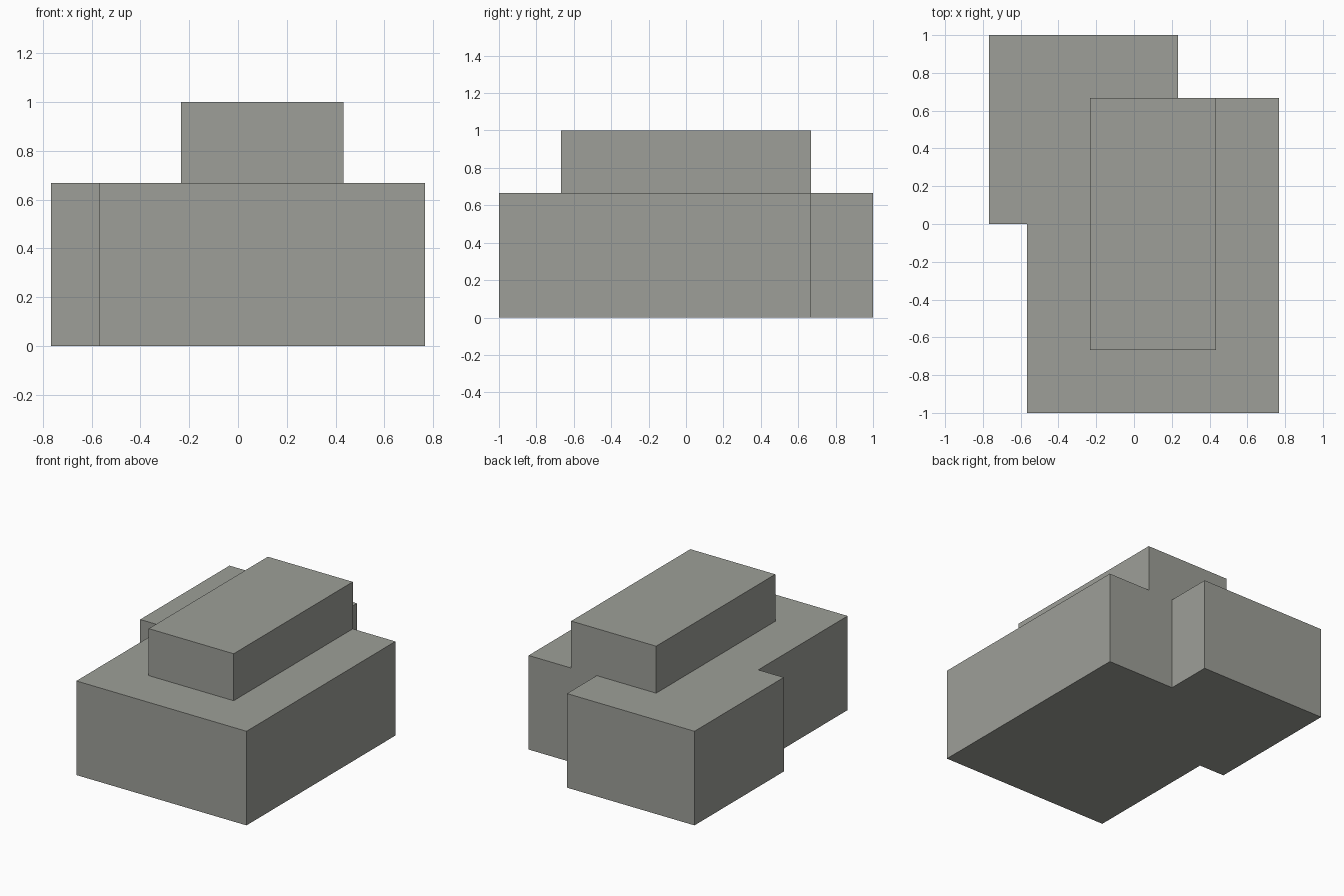
import bpy, bmesh

if "Cube" in bpy.data.objects:
    bpy.data.objects.remove(bpy.data.objects["Cube"])

grey = bpy.data.materials.new("warm grey")
grey.diffuse_color = (0.337, 0.347, 0.314, 1)
grey.use_nodes = True
grey.node_tree.nodes["Principled BSDF"].inputs["Base Color"].default_value = grey.diffuse_color


def extrude_profile(name, outline, z0, z1):
    """Solid prism from a counter-clockwise footprint."""
    bm = bmesh.new()
    base = bm.faces.new([bm.verts.new((x, y, z0)) for x, y in outline])
    top = bmesh.ops.extrude_face_region(bm, geom=[base], use_keep_orig=True)["geom"]
    bmesh.ops.translate(bm, vec=(0, 0, z1 - z0),
                        verts=[g for g in top if isinstance(g, bmesh.types.BMVert)])
    bmesh.ops.recalc_face_normals(bm, faces=bm.faces)
    mesh = bpy.data.meshes.new(name)
    bm.to_mesh(mesh)
    bm.free()
    mesh.materials.append(grey)
    obj = bpy.data.objects.new(name, mesh)
    bpy.context.collection.objects.link(obj)
    return obj


# Lower storey: two offset rectangles merged into one stepped footprint
extrude_profile("lower_block", [
    (-0.567, -1), (0.767, -1), (0.767, 0.667), (0.233, 0.667),
    (0.233, 1), (-0.767, 1), (-0.767, 0), (-0.567, 0)], 0, 0.667)

# Upper storey: narrower block, flush with the right-hand back wall
extrude_profile("upper_block", [
    (-0.233, -0.667), (0.433, -0.667), (0.433, 0.667), (-0.233, 0.667)], 0.667, 1)
